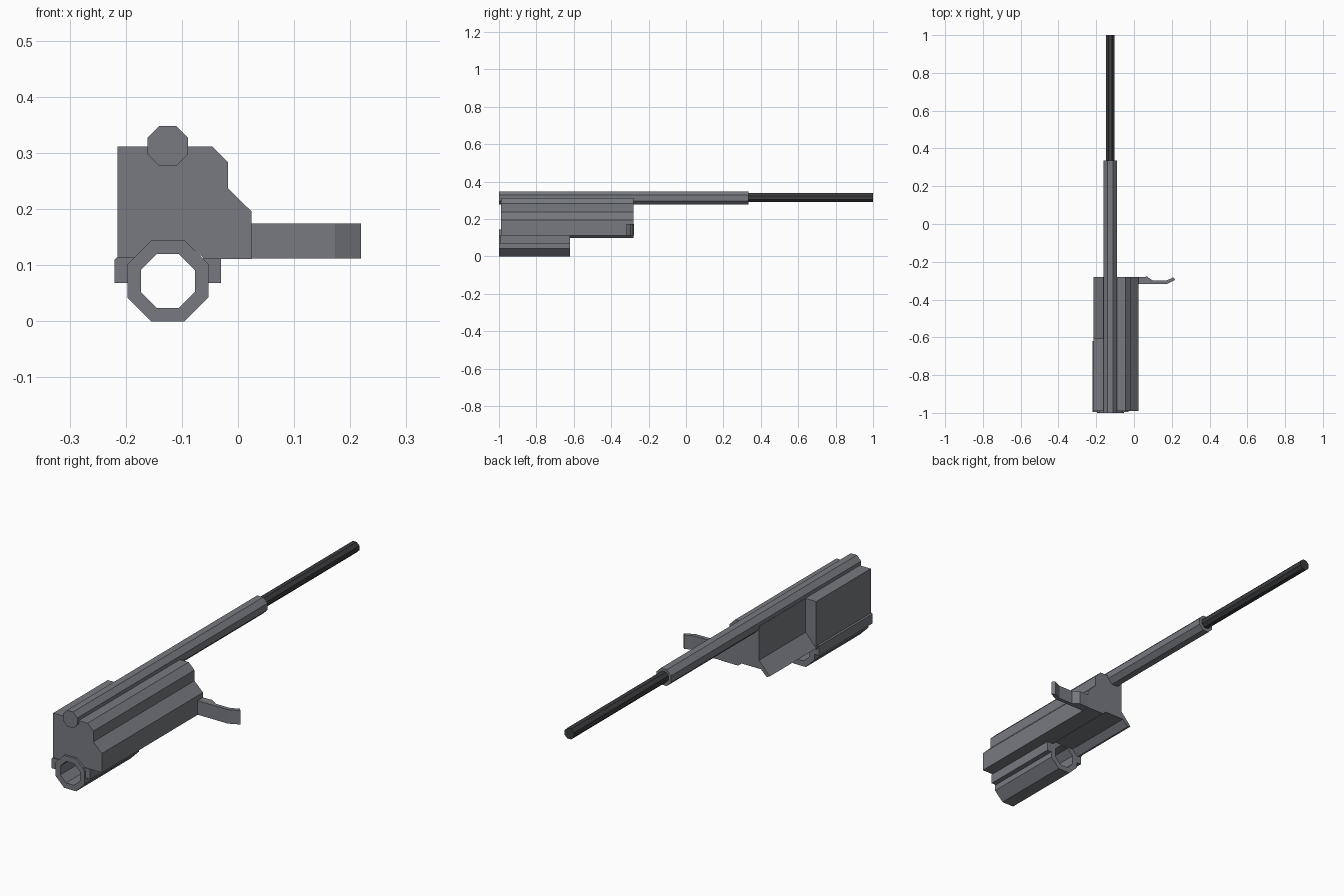
import bpy, bmesh, math

if "Cube" in bpy.data.objects:
    bpy.data.objects.remove(bpy.data.objects["Cube"])


def material(name, rgb):
    m = bpy.data.materials.new(name)
    m.diffuse_color = (*rgb, 1)
    m.use_nodes = True
    m.node_tree.nodes["Principled BSDF"].inputs["Base Color"].default_value = m.diffuse_color
    return m


GREY = material("gunmetal grey", (0.185, 0.195, 0.215))
DARK = material("dark steel", (0.045, 0.046, 0.05))


def finish(name, bm, mat):
    bmesh.ops.recalc_face_normals(bm, faces=bm.faces)
    me = bpy.data.meshes.new(name)
    bm.to_mesh(me)
    bm.free()
    me.materials.append(mat)
    ob = bpy.data.objects.new(name, me)
    bpy.context.collection.objects.link(ob)
    return ob


def prism(name, pts, lo, hi, mat=GREY, axis="y"):
    """Extrude an (x, z) outline along y, or an (x, y) outline along z."""
    bm = bmesh.new()
    place = (lambda p, h: (p[0], h, p[1])) if axis == "y" else (lambda p, h: (p[0], p[1], h))
    a = [bm.verts.new(place(p, lo)) for p in pts]
    b = [bm.verts.new(place(p, hi)) for p in pts]
    bm.faces.new(a)
    bm.faces.new(b[::-1])
    for i in range(len(pts)):
        j = (i + 1) % len(pts)
        bm.faces.new((a[i], a[j], b[j], b[i]))
    return finish(name, bm, mat)


def octagon(cx, cz, apothem):
    r = apothem / math.cos(math.pi / 8)
    return [(cx + r * math.cos((k + .5) * math.pi / 4),
             cz + r * math.sin((k + .5) * math.pi / 4)) for k in range(8)]


def octagon_tube(name, cx, cz, outer, inner, y0, y1, mat=GREY):
    bm = bmesh.new()
    loops = [[bm.verts.new((x, y, z)) for x, z in octagon(cx, cz, r)]
             for r, y in ((outer, y0), (outer, y1), (inner, y1), (inner, y0))]
    for n in range(4):
        a, b = loops[n], loops[(n + 1) % 4]
        for i in range(8):
            j = (i + 1) % 8
            bm.faces.new((a[i], a[j], b[j], b[i]))
    return finish(name, bm, mat)


# Housing with stepped right side and slanted lower left wing
prism("housing", [(-.163, .312), (-.046, .312), (-.018, .284), (-.018, .237),
                  (.024, .196), (.024, .111), (-.06, .111), (-.075, .125),
                  (-.172, .125), (-.2, .098), (-.215, .104), (-.163, .162)],
      -.99, -.28)

# Thick rear block on the left side
prism("left_block", [(-.215, .312), (-.163, .312), (-.163, .13), (-.215, .1)],
      -.99, -.607)

# Barrel sleeve and thin front barrel
prism("barrel_sleeve", octagon(-.125, .3125, .036), -1, .335)
prism("barrel", octagon(-.126, .315, .023), .33, 1, DARK)

# Open tube below with its side ledges
octagon_tube("lower_tube", -.125, .072, .072, .048, -1, -.62)
prism("left_ledge", [(-.22, .068), (-.18, .068), (-.18, .115), (-.215, .115), (-.22, .11)],
      -.995, -.62)
prism("right_ledge", [(-.07, .068), (-.03, .068), (-.03, .112), (-.07, .112)],
      -.995, -.62)

# Bent side handle
prism("side_handle", [(0, -.281), (.07, -.279), (.1, -.3), (.17, -.3), (.208, -.283),
                      (.219, -.296), (.173, -.318), (.095, -.318), (0, -.318)],
      .112, .174, GREY, "z")
